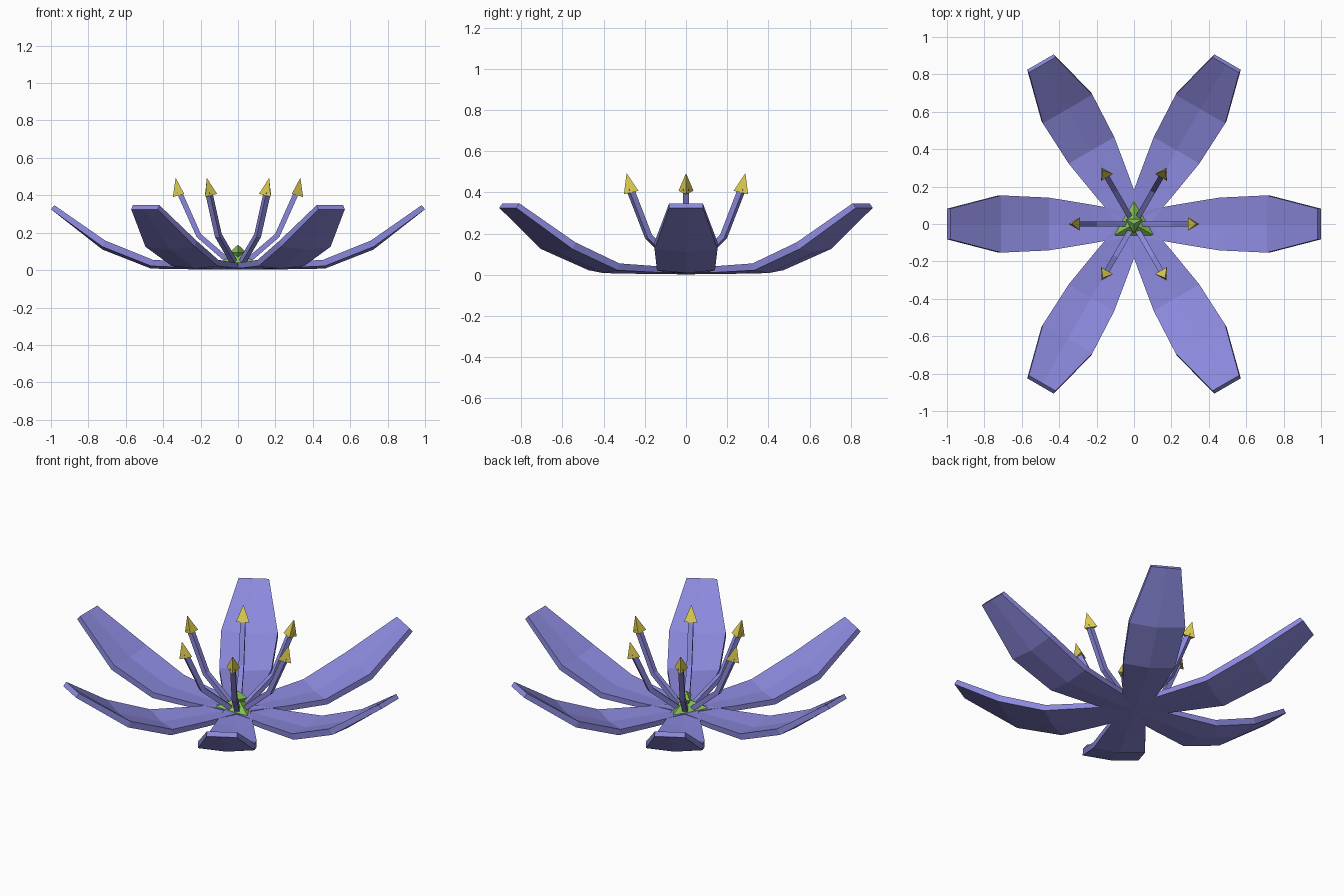
import bpy, bmesh
from math import pi, cos, sin
from mathutils import Vector, Matrix

if "Cube" in bpy.data.objects:
    bpy.data.objects.remove(bpy.data.objects["Cube"])


def material(name, rgb):
    m = bpy.data.materials.new(name)
    m.diffuse_color = (*rgb, 1)
    m.use_nodes = True
    m.node_tree.nodes["Principled BSDF"].inputs["Base Color"].default_value = m.diffuse_color
    return m


violet = material("violet", (0.26, 0.25, 0.72))
yellow = material("yellow", (0.74, 0.62, 0.08))
green = material("green", (0.24, 0.55, 0.09))


def finish(bm, name, mat, angle=0):
    bmesh.ops.recalc_face_normals(bm, faces=bm.faces)
    bm.transform(Matrix.Rotation(angle, 4, 'Z'))
    me = bpy.data.meshes.new(name)
    bm.to_mesh(me)
    bm.free()
    me.materials.append(mat)
    ob = bpy.data.objects.new(name, me)
    bpy.context.collection.objects.link(ob)
    return ob


def loft(bm, rings):
    # closed rings joined by faces and capped at both ends
    loops = [[bm.verts.new(p) for p in ring] for ring in rings]
    n = len(loops[0])
    for a, b in zip(loops, loops[1:]):
        for i in range(n):
            j = (i + 1) % n
            bm.faces.new((a[i], a[j], b[j], b[i]))
    bm.faces.new(loops[0])
    bm.faces.new(loops[-1])


def tube(bm, path, radii, sides, spin=0):
    rings = []
    for i, p in enumerate(path):
        d = Vector(path[min(i + 1, len(path) - 1)]) - Vector(path[max(i - 1, 0)])
        d.normalize()
        v = Vector((0, 1, 0))
        u = v.cross(d)
        rings.append([Vector(p) + radii[i] * (u * cos(t) + v * sin(t))
                      for t in (spin + 2 * pi * k / sides for k in range(sides))])
    loft(bm, rings)


# petal stations: bottom x, bottom z, top x, top z, half width, midline dip
stations = [(0, 0.006, 0, 0.036, 0.062, 0.004),
            (0.235, 0.012, 0.23, 0.042, 0.104, 0.008),
            (0.465, 0.022, 0.455, 0.055, 0.141, 0.014),
            (0.725, 0.125, 0.71, 0.158, 0.153, 0.015),
            (1.0, 0.325, 0.982, 0.347, 0.082, 0)]

for k in range(6):
    a = k * pi / 3

    # curved petal with a shallow crease
    bm = bmesh.new()
    loft(bm, [[(xb, -w, zb), (xb, 0, zb - dip), (xb, w, zb),
               (xt, w, zt), (xt, 0, zt - dip), (xt, -w, zt)]
              for xb, zb, xt, zt, w, dip in stations])
    finish(bm, f"petal_{k + 1}", violet, a)

    # bent stamen stalk
    bm = bmesh.new()
    tube(bm, [(0.03, 0, 0.03), (0.21, 0, 0.185), (0.315, 0, 0.42)],
         [0.02, 0.02, 0.02], 4, pi / 4)
    finish(bm, f"stamen_{k + 1}", violet, a)

    # three-sided pollen tip
    bm = bmesh.new()
    tube(bm, [(0.308, 0, 0.402), (0.333, 0, 0.492)], [0.042, 0.0005], 3)
    finish(bm, f"pollen_tip_{k + 1}", yellow, a)


def tri(r, z, turn):
    return [(r * cos(turn + t * 2 * pi / 3), r * sin(turn + t * 2 * pi / 3), z)
            for t in range(3)]


# central pistil: flared base and a turned bud
bm = bmesh.new()
loft(bm, [tri(0.125, 0.035, pi / 2), tri(0.03, 0.08, pi / 2)])
loft(bm, [tri(0.015, 0.055, -pi / 2), tri(0.052, 0.095, -pi / 2),
          tri(0.001, 0.135, -pi / 2)])
finish(bm, "pistil", green)
